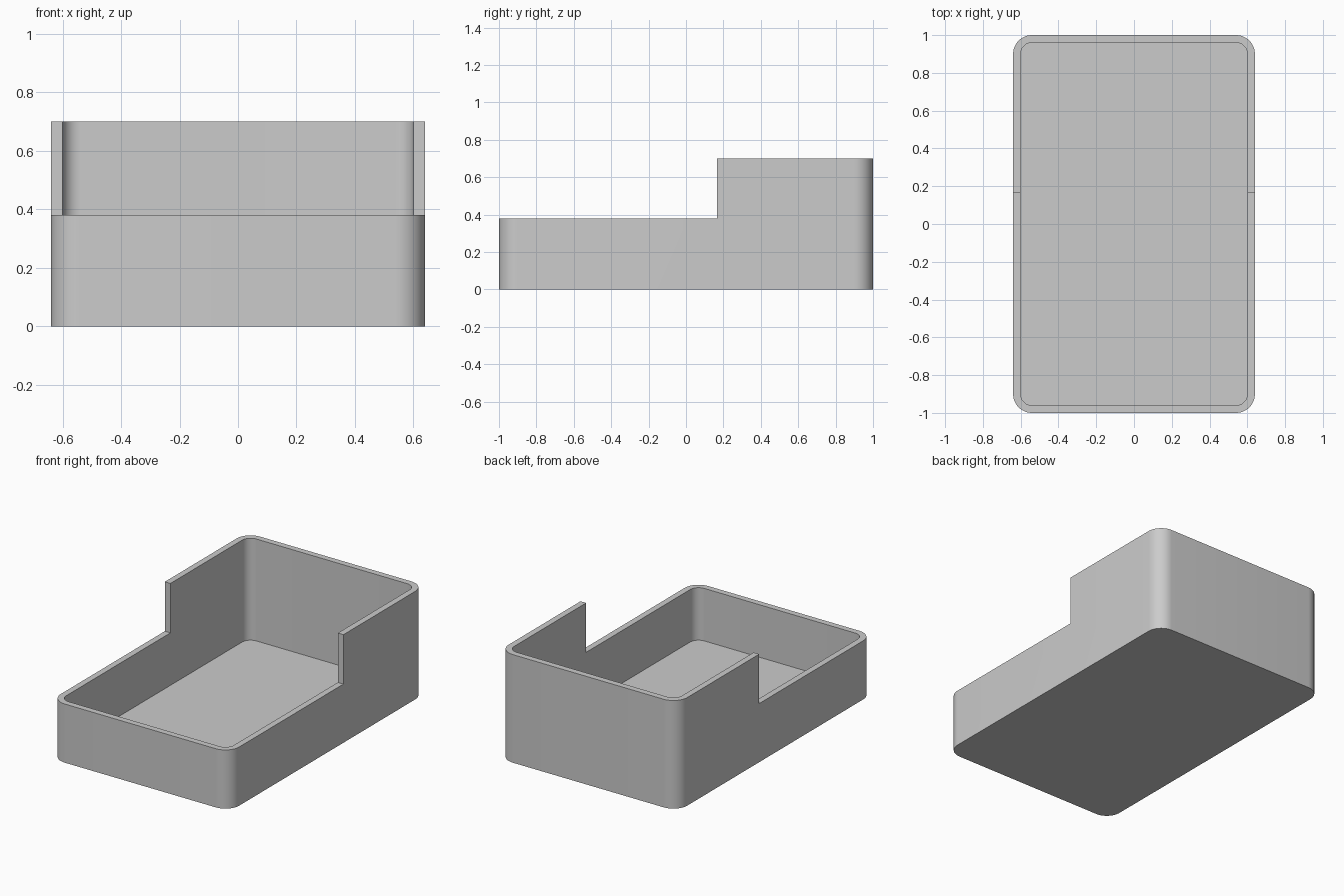
import bpy, bmesh, math

default = bpy.data.objects.get("Cube")
if default:
    bpy.data.objects.remove(default, do_unlink=True)

HALF_X, HALF_Y = 0.64, 1.0
WALL, FLOOR, RADIUS = 0.04, 0.04, 0.1
LOW, HIGH, STEP_Y = 0.38, 0.70, 0.165

grey = bpy.data.materials.new("plain grey")
grey.use_nodes = True
colour = (0.6, 0.6, 0.6, 1)
grey.diffuse_color = colour
grey.node_tree.nodes["Principled BSDF"].inputs["Base Color"].default_value = colour


def rounded_block(name, hx, hy, z0, z1, radius, steps=12):
    """Upright block with a rounded rectangle outline."""
    bm = bmesh.new()
    ring = []
    for corner, (sx, sy) in enumerate([(1, 1), (-1, 1), (-1, -1), (1, -1)]):
        for i in range(steps + 1):
            a = (corner + i / steps) * math.pi / 2
            ring.append(bm.verts.new((sx * (hx - radius) + radius * math.cos(a),
                                      sy * (hy - radius) + radius * math.sin(a), z0)))
    base = bm.faces.new(ring)
    top = bmesh.ops.extrude_face_region(bm, geom=[base])["geom"]
    for v in top:
        if isinstance(v, bmesh.types.BMVert):
            v.co.z = z1
    bmesh.ops.recalc_face_normals(bm, faces=bm.faces)
    mesh = bpy.data.meshes.new(name)
    bm.to_mesh(mesh)
    bm.free()
    mesh.materials.append(grey)
    obj = bpy.data.objects.new(name, mesh)
    bpy.context.collection.objects.link(obj)
    return obj


def cut(target, cutter):
    """Subtract the cutter and discard it."""
    cutter.hide_render = True
    mod = target.modifiers.new("cut", 'BOOLEAN')
    mod.operation, mod.solver, mod.object = 'DIFFERENCE', 'EXACT', cutter
    bpy.context.view_layer.objects.active = target
    bpy.ops.object.modifier_apply(modifier=mod.name)
    bpy.data.objects.remove(cutter, do_unlink=True)


# Tray body, hollowed from above
tray = rounded_block("tray", HALF_X, HALF_Y, 0, HIGH, RADIUS)
cut(tray, rounded_block("cavity_cutter", HALF_X - WALL, HALF_Y - WALL,
                        FLOOR, HIGH + 0.2, RADIUS - WALL))

# Lowered walls along the front
bpy.ops.mesh.primitive_cube_add(size=1)
notch = bpy.context.object
notch.name = "front_cutter"
notch.scale = (2, 2, 1)
notch.location = (0, STEP_Y - 1, LOW + 0.5)
bpy.context.view_layer.update()
notch.data.materials.append(grey)
cut(tray, notch)

# Smooth corners with crisp rims
bpy.ops.object.select_all(action='DESELECT')
tray.select_set(True)
bpy.context.view_layer.objects.active = tray
bpy.ops.object.shade_smooth_by_angle(angle=math.radians(30))
